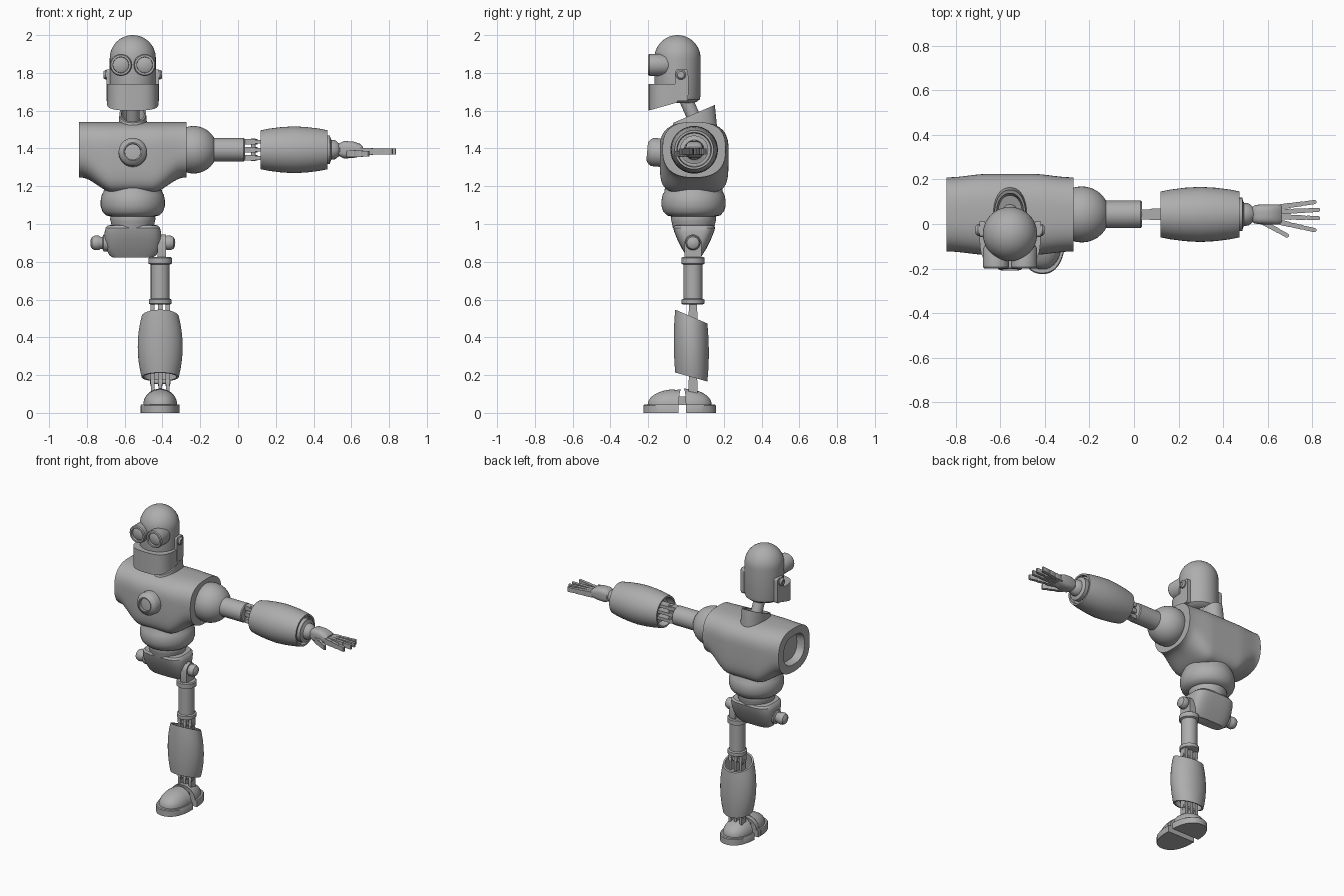
import bpy, bmesh, math
from mathutils import Vector

if "Cube" in bpy.data.objects:
    bpy.data.objects.remove(bpy.data.objects["Cube"])

metal = bpy.data.materials.new("grey metal")
metal.diffuse_color = (0.42, 0.42, 0.42, 1)
metal.use_nodes = True
metal.node_tree.nodes["Principled BSDF"].inputs["Base Color"].default_value = metal.diffuse_color
XC, YC, ZA = -0.557, 0.043, 1.393      # body centre, arm height
LX, LY = -0.412, 0.037                 # leg centre


def loft(name, rings, closed=False):
    """Skin a list of equal-length point rings; closed joins last to first."""
    bm = bmesh.new()
    vs = [[bm.verts.new(p) for p in r] for r in rings]
    n = len(vs[0])
    for i in range(len(vs) if closed else len(vs) - 1):
        a, b = vs[i], vs[(i + 1) % len(vs)]
        for j in range(n):
            k = (j + 1) % n
            bm.faces.new((a[j], a[k], b[k], b[j]))
    if not closed:
        for r in (vs[0], vs[-1]):
            if (r[0].co - r[n // 2].co).length > 1e-4:
                bm.faces.new(r)
    bmesh.ops.remove_doubles(bm, verts=bm.verts, dist=1e-5)
    bmesh.ops.recalc_face_normals(bm, faces=bm.faces)
    for f in bm.faces:
        f.smooth = True
    for e in bm.edges:
        e.smooth = e.calc_face_angle(0) < 0.6
    me = bpy.data.meshes.new(name)
    bm.to_mesh(me)
    bm.free()
    me.materials.append(metal)
    ob = bpy.data.objects.new(name, me)
    bpy.context.collection.objects.link(ob)
    return ob


def lathe(name, prof, at, axis=(0, 0, 1), n=40, closed=False):
    """Turn a (radius, height) profile around an axis."""
    q = Vector((0, 0, 1)).rotation_difference(Vector(axis))
    at = Vector(at)
    return loft(name, [[at + q @ Vector((r * math.cos(t), r * math.sin(t), h))
                        for t in (2 * math.pi * i / n for i in range(n))]
                       for r, h in prof], closed)


def rod(name, a, b, r):
    d = Vector(b) - Vector(a)
    return lathe(name, [(r, 0), (r, d.length)], a, d, 24)


def ball(name, at, r):
    k = 16
    return lathe(name, [(r * math.sin(math.pi * i / k), -r * math.cos(math.pi * i / k))
                        for i in range(k + 1)], at, (1, 0, 0))


def plate(name, a, b, pin, r, t, n=8):
    """Round-ended link from a to b, thickness t along the pin."""
    a, b, pin = Vector(a), Vector(b), Vector(pin)
    u = (b - a).normalized()
    v = pin.cross(u)
    pts = []
    for c, s in ((b, -math.pi / 2), (a, math.pi / 2)):
        for i in range(n + 1):
            w = s + math.pi * i / n
            pts.append(c + r * (math.cos(w) * u + math.sin(w) * v))
    return loft(name, [[p - pin * t / 2 for p in pts], [p + pin * t / 2 for p in pts]])


def sup(a, b, e, n=48):
    """Superellipse outline."""
    f = lambda c: math.copysign(abs(c) ** (2 / e), c)
    return [(a * f(math.cos(t)), b * f(math.sin(t)))
            for t in (2 * math.pi * (i + 0.5) / n for i in range(n))]


# Head
HY = -0.045
dome = [(0.122 * math.cos(t), 1.878 + 0.122 * math.sin(t)) for t in (math.pi / 24 * i for i in range(13))]
lathe("head", [(0.06, 1.64), (0.1, 1.645), (0.118, 1.66), (0.122, 1.68)] + dome, (XC, HY, 0))
jaw = [(max(-0.153, y), x) for y, x in sup(0.153, 0.137, 3.2)]
jaw = [(XC + x, HY + min(y, 0.0)) for y, x in jaw]
loft("jaw", [[(x, y, 1.74) for x, y in jaw],
             [(x, y, 1.6 + 0.28 * (y + 0.2)) for x, y in jaw]])
for s in (-1, 1):
    loft("jaw_strap", [[(XC + s * x, HY + 0.022 + y, 1.735 + z) for y, z in sup(0.035, 0.083, 9)]
                       for x in (0.112, 0.138)])
    lathe("ear_knob", [(0.026, 0.1), (0.026, 0.145), (0.018, 0.155), (0.01, 0.155), (0.01, 0.15), (0, 0.15)],
          (XC, -0.027, 1.79), (s, 0, 0), 24)
    lathe("eye", [(0, -0.035), (0.04, -0.025), (0.058, 0.01), (0.058, 0.093), (0.053, 0.1), (0.042, 0.1),
                  (0.041, 0.085), (0.03, 0.091), (0, 0.094)], (XC + s * 0.063, -0.1, 1.842), (0, -1, 0))

# Neck and slanted collar
rod("neck", (XC, -0.01, 1.68), (XC, 0.07, 1.5), 0.036)


def collar_ring(k, z, slope):
    return [(XC + k * x, YC + k * y, z + slope * k * y) for x, y in sup(0.078, 0.122, 2.2)]


loft("collar", [collar_ring(1, 1.44, 0), collar_ring(0.99, 1.51, 0.1), collar_ring(0.9, 1.583, 0.43),
                collar_ring(0.78, 1.583, 0.43), collar_ring(0.7, 1.535, 0.3)])


# Torso: barrel along x that swells down to the waist
def torso_ring(u, k=1.0, end=None):
    t = min(1, max(0, (0.275 - abs(u)) / 0.175))
    f = t * t * (3 - 2 * t)
    ry, bot, eb = 0.167 + 0.015 * f, 0.147 + 0.08 * f, 2.5 + 2.5 * f
    top, low = sup(ry, 0.147, 2.7, 64), sup(ry, bot, eb, 64)
    return [(XC + (u if end is None else end), YC + k * p[0], ZA + k * p[1])
            for p in [top[i] if i < 32 else low[i] for i in range(64)]]


W = 0.285
us = [-W + 2 * W * i / 32 for i in range(33)]
loft("torso", [torso_ring(-W, 0.6, -W + 0.05), torso_ring(-W, 0.66)] + [torso_ring(u) for u in us]
     + [torso_ring(W, 0.66), torso_ring(W, 0.6, W - 0.05)])
lathe("chest_lamp", [(0.075, 0), (0.075, 0.07), (0.066, 0.085), (0.048, 0.098), (0.042, 0.098), (0.041, 0.08),
                     (0, 0.085)], (XC, -0.108, 1.375), (0, -1, 0.09))

# Waist rings
lathe("waist", [(0.15, 1.2), (0.155, 1.17), (0.164, 1.155), (0.17, 1.125), (0.17, 1.095), (0.16, 1.065),
                (0.14, 1.045), (0.118, 1.04), (0.12, 1.025), (0.116, 1.01), (0.11, 0.98)], (XC, YC - 0.003, 0))

# Pelvis and hips
loft("pelvis", [[(XC + x, YC + y, z) for x, y in sup(a, b, 3.6)] for z, a, b in
                ((0.822, 0.105, 0.035), (0.835, 0.125, 0.043), (0.87, 0.14, 0.065), (0.92, 0.15, 0.09),
                 (0.96, 0.149, 0.106), (0.98, 0.144, 0.111), (0.992, 0.132, 0.104), (0.996, 0.11, 0.085))])
for s in (-1, 1):
    lathe("hip_knob", [(0.045, 0.1), (0.045, 0.155), (0.032, 0.16), (0.032, 0.17), (0.038, 0.18), (0.039, 0.2),
                       (0.032, 0.215), (0.018, 0.223), (0, 0.225)], (XC, LY, 0.9), (s, 0, 0), 32)

# Leg
plate("hip_bracket", (LX + 0.008, LY, 0.9), (LX + 0.008, LY, 0.82), (1, 0, 0), 0.045, 0.045)
lathe("thigh", [(0.055, 0.825), (0.062, 0.82), (0.062, 0.79), (0.05, 0.785), (0.05, 0.605), (0.06, 0.6),
                (0.06, 0.578), (0.05, 0.573)], (LX, LY, 0))
for dx in (-0.04, 0, 0.04):
    plate("knee_link", (LX + dx, LY, 0.58), (LX + dx, LY, 0.53), (1, 0, 0), 0.022, 0.022)
    plate("shin_link", (LX + dx, LY, 0.53), (LX + dx, LY, 0.44), (1, 0, 0), 0.024, 0.016)
    plate("calf_link", (LX + dx, LY, 0.24), (LX + dx, LY, 0.165), (1, 0, 0), 0.022, 0.022)
    plate("ankle_link", (LX + dx, LY, 0.165), (LX + dx, LY, 0.1), (1, 0, 0), 0.024, 0.018)
rod("knee_pin", (LX - 0.055, LY, 0.53), (LX + 0.055, LY, 0.53), 0.012)
rod("ankle_pin", (LX - 0.055, LY, 0.165), (LX + 0.055, LY, 0.165), 0.012)
rod("shin_core", (LX, LY, 0.22), (LX, LY, 0.46), 0.06)


def calf_ring(t, k):
    g = 1 - (2 * t - 1) ** 2
    pts = sup((0.098 + 0.021 * g) * k, (0.085 + 0.008 * g) * k, 2)
    return [(LX + x, 0.028 + y, (0.19 - 0.28 * y) * (1 - t) + (0.51 - 0.43 * y) * t) for x, y in pts]


ts = [i / 12 for i in range(13)]
loft("calf_shell", [calf_ring(t, 1) for t in ts] + [calf_ring(t, 0.88) for t in reversed(ts)], True)


# Foot: toe and heel halves with a hinge between
def foot_half(name, y0, depth, h):
    half = [(0.103 * x, depth * y) for x, y in sup(1, 1, 2.3, 64) if y > 0]
    steps = [(0, 1), (0.04, 1), (0.045, 0.97), (0.045, 0.87)]
    steps += [(0.045 + h * math.sin(t), 0.87 * math.cos(t)) for t in (math.pi / 2 * i / 10 for i in range(1, 10))]
    steps.append((0.045 + h, 0.06))
    loft(name, [[(LX + k * x, y0 + k * y, z) for x, y in half] for z, k in steps])


foot_half("toe", -0.055, -0.17, 0.08)
foot_half("toe_sole_back", -0.025, -0.2, 0.078)
foot_half("heel", -0.012, 0.17, 0.083)
for dx in (-0.04, 0, 0.04):
    plate("foot_hinge", (LX + dx, -0.05, 0.065), (LX + dx, 0.01, 0.065), (1, 0, 0), 0.022, 0.022)

# Arm
rod("shoulder_axle", (-0.4, YC, ZA), (-0.25, YC, ZA), 0.08)
ball("shoulder", (-0.235, YC, ZA), 0.126)
lathe("upper_arm", [(0.062, -0.15), (0.062, 0.03), (0.056, 0.036), (0.045, 0.036), (0, 0.036)], (0, YC, ZA), (1, 0, 0))
for dz in (-0.043, 0, 0.043):
    plate("elbow_link", (0.03, YC, ZA + dz), (0.08, YC, ZA + dz), (0, 0, 1), 0.022, 0.028)
    plate("forearm_link", (0.08, YC, ZA + dz), (0.18, YC, ZA + dz), (0, 0, 1), 0.026, 0.02)
rod("elbow_pin", (0.08, YC, ZA - 0.06), (0.08, YC, ZA + 0.06), 0.012)
lathe("forearm", [(0, 0.05), (0.088, 0.05), (0.092, 0), (0.103, 0), (0.112, 0.045), (0.12, 0.11), (0.124, 0.178),
                  (0.12, 0.245), (0.112, 0.31), (0.103, 0.355), (0.092, 0.355), (0.088, 0.335), (0.075, 0.335),
                  (0.075, 0.367), (0.06, 0.37), (0.052, 0.375), (0.05, 0.395), (0.036, 0.412), (0.026, 0.425),
                  (0, 0.43)], (0.12, YC, ZA), (1, 0, 0))

# Hand
loft("palm", [[(x, YC + y, z0 + z) for y, z in sup(a, b, 3)] for x, a, b, z0 in
              ((0.525, 0.024, 0.022, ZA), (0.54, 0.04, 0.036, ZA), (0.56, 0.044, 0.046, ZA),
               (0.61, 0.045, 0.044, ZA), (0.645, 0.045, 0.034, ZA - 0.002), (0.662, 0.042, 0.022, ZA - 0.006))])


def finger(name, a, b, z, parts):
    a, b = Vector((*a, z)), Vector((*b, z))
    for i in range(parts):
        p, q = a.lerp(b, i / parts), a.lerp(b, (i + 0.8) / parts)
        plate(name, p, q, (0, 0, 1), 0.0115 - 0.001 * i, 0.036 - 0.003 * i, 5)


for y0, y1, x1 in ((0.077, 0.1, 0.822), (0.055, 0.064, 0.84), (0.032, 0.026, 0.84), (0.008, -0.03, 0.822)):
    finger("finger", (0.655, y0), (x1, y1), 1.384, 3)
finger("thumb", (0.585, 0.005), (0.695, -0.056), 1.372, 3)
